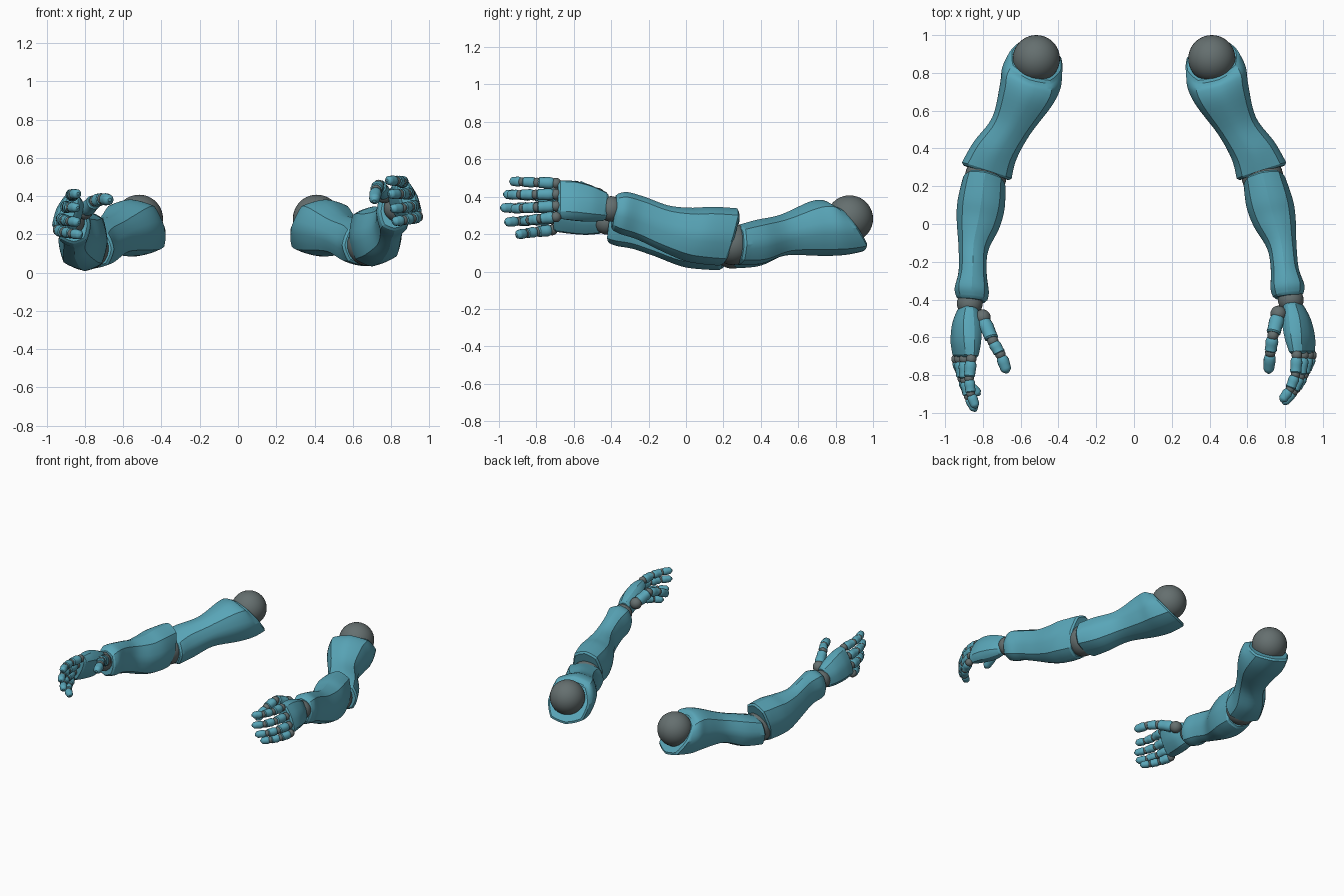
import bpy, bmesh, math
from mathutils import Vector

if "Cube" in bpy.data.objects:
    bpy.data.objects.remove(bpy.data.objects["Cube"])

teal = bpy.data.materials.new("teal_shell")
teal.diffuse_color = (0.10, 0.38, 0.48, 1)
teal.use_nodes = True
teal.node_tree.nodes["Principled BSDF"].inputs["Base Color"].default_value = teal.diffuse_color
grey = bpy.data.materials.new("dark_joint")
grey.diffuse_color = (0.13, 0.16, 0.16, 1)
grey.use_nodes = True
grey.node_tree.nodes["Principled BSDF"].inputs["Base Color"].default_value = grey.diffuse_color


def lerp_table(t, table):
    """Piecewise linear lookup; keys run from high to low."""
    if t >= table[0][0]:
        return table[0][1]
    for (a, va), (b, vb) in zip(table, table[1:]):
        if t >= b:
            return va + (vb - va) * (a - t) / (a - b)
    return table[-1][1]


def place(side, p):
    """Right-arm coordinates to the posed arm; the other arm is mirrored, wider and lower."""
    x, y, z = p
    if side > 0:
        return Vector((x, y, z))
    dx = lerp_table(y, [(0.25, 0.105), (-0.4, 0.04), (-0.69, 0.0)])
    dy = lerp_table(y, [(0.25, 0.0), (-0.4, -0.02)])
    dz = lerp_table(y, [(0.5, 0.0), (0.22, -0.022), (-0.15, -0.038), (-0.4, -0.07)])
    return Vector((-x - dx, y + dy, z + dz))


def finish(name, bm, mat, angle=35):
    bmesh.ops.recalc_face_normals(bm, faces=bm.faces)
    me = bpy.data.meshes.new(name)
    bm.to_mesh(me)
    bm.free()
    ob = bpy.data.objects.new(name, me)
    bpy.context.collection.objects.link(ob)
    me.materials.append(mat)
    bpy.context.view_layer.objects.active = ob
    ob.select_set(True)
    bpy.ops.object.shade_smooth_by_angle(angle=math.radians(angle))
    ob.select_set(False)


def spline(rows, steps):
    out = []
    for i in range(len(rows) - 1):
        p = [rows[max(0, min(len(rows) - 1, i + k))] for k in (-1, 0, 1, 2)]
        for s in range(steps):
            t = s / steps
            out.append([0.5 * (2 * b + (c - a) * t + (2 * a - 5 * b + 4 * c - d) * t * t
                               + (3 * b - a - 3 * c + d) * t ** 3) for a, b, c, d in zip(*p)])
    return out + [list(rows[-1])]


def frame(yaw, pitch, roll):
    y, p, r = map(math.radians, (yaw, pitch, roll))
    n = Vector((math.sin(y) * math.cos(p), -math.cos(y) * math.cos(p), math.sin(p)))
    u = n.cross(Vector((0, 0, 1))).normalized()
    v = u.cross(n)
    return n, u * math.cos(r) - v * math.sin(r), v * math.cos(r) + u * math.sin(r)


def outline(k, sides, power, facet):
    """Superellipse point, pulled towards an eight-sided outline by facet (0..1)."""
    def curve(a):
        c, s = math.cos(a), math.sin(a)
        return Vector((math.copysign(abs(c) ** (2 / power), c), math.copysign(abs(s) ** (2 / power), s)))
    f = k * 8 / sides
    i = math.floor(f)
    chord = curve(i * math.pi / 4).lerp(curve((i + 1) * math.pi / 4), f - i)
    return curve(f * math.pi / 4).lerp(chord, facet)


def loft(bm, side, rows, power=2.0, sides=32, steps=5, lip=0.012, facet=0.0):
    """Rows: x, y, z, yaw, pitch, roll, half width, half height. Ends get a small rounded lip."""
    rows = spline(rows, steps)
    for end, sgn in ((0, -1), (-1, 1)):
        r = list(rows[end])
        n = frame(*r[3:6])[0] * lip * sgn
        r[:3] = [r[k] + n[k] for k in range(3)]
        r[6] -= lip
        r[7] -= lip
        rows = [r] + rows if end == 0 else rows + [r]
    section = [outline(k, sides, power, facet) for k in range(sides)]
    rings = []
    for r in rows:
        n, u, v = frame(*r[3:6])
        rings.append([bm.verts.new(place(side, Vector(r[:3]) + u * s.x * r[6] + v * s.y * r[7]))
                      for s in section])
    for a, b in zip(rings, rings[1:]):
        for k in range(sides):
            j = (k + 1) % sides
            bm.faces.new((a[k], a[j], b[j], b[k]))
    bm.faces.new(rings[0])
    bm.faces.new(rings[-1])


def shell(name, side, rows, power):
    bm = bmesh.new()
    loft(bm, side, rows, power, facet=0.6)
    finish(name, bm, teal, 24)


def balls(name, side, items, seg=20):
    bm = bmesh.new()
    for p, r in items:
        made = bmesh.ops.create_uvsphere(bm, u_segments=seg, v_segments=seg // 2, radius=r)
        bmesh.ops.translate(bm, verts=made["verts"], vec=place(side, p))
    finish(name, bm, grey)


def digit(name, side, pts, radii):
    """Tapered knuckle segments with grey joint balls between them."""
    bm = bmesh.new()
    for i in range(len(pts) - 1):
        p, q = Vector(pts[i]), Vector(pts[i + 1])
        d = q - p
        yaw = math.degrees(math.atan2(d.x, -d.y))
        pitch = math.degrees(math.asin(d.z / d.length))
        last = i == len(pts) - 2
        profile = [(0.16, 0.85), (0.35, 1.0), (0.65, 0.92), (0.86, 0.85 if last else 0.95)]
        if last:
            profile.append((0.98, 0.5))
        loft(bm, side, [(*(p + d * t), yaw, pitch, 0, radii[i] * k, radii[i] * k)
                        for t, k in profile], 2.2, 16, 2, 0.007)
    finish(name, bm, teal)
    balls(name + "_joints", side, [(p, r * 0.9) for p, r in zip(pts[:-1], radii)], 14)


# Arm shells, centre lines and cross-sections
upper = [(0.415, 0.855, 0.232, 22, -38, 0, 0.150, 0.158),
         (0.438, 0.775, 0.234, 20, -18, 0, 0.164, 0.156),
         (0.468, 0.680, 0.228, 22, -10, 0, 0.148, 0.146),
         (0.545, 0.520, 0.195, 24, -8, 0, 0.110, 0.110),
         (0.630, 0.390, 0.158, 22, -6, 0, 0.122, 0.119),
         (0.675, 0.283, 0.143, 18, 2, 0, 0.138, 0.108)]
fore = [(0.690, 0.227, 0.185, 12, 17, 0, 0.112, 0.160),
        (0.718, 0.110, 0.193, 10, 9, 0, 0.124, 0.155),
        (0.745, 0.010, 0.200, 12, 10, 0, 0.113, 0.143),
        (0.783, -0.120, 0.235, 10, 14, 0, 0.078, 0.121),
        (0.798, -0.240, 0.285, 6, 12, 0, 0.074, 0.115),
        (0.812, -0.330, 0.312, 6, 10, 0, 0.090, 0.114),
        (0.816, -0.375, 0.318, 6, 8, 0, 0.082, 0.100)]
palm = [(0.845, -0.435, 0.348, 8, 8, 20, 0.046, 0.082),
        (0.860, -0.510, 0.362, 8, 6, 22, 0.066, 0.102),
        (0.878, -0.600, 0.378, 6, 4, 24, 0.064, 0.114),
        (0.890, -0.675, 0.385, 4, 2, 24, 0.048, 0.112)]

for side, tag in ((1, "left"), (-1, "right")):
    shell(tag + "_upper_arm", side, upper, 2.6)
    shell(tag + "_forearm", side, fore, 2.5)
    shell(tag + "_palm", side, palm, 2.6)
    balls(tag + "_shoulder_ball", side, [((0.412, 0.875, 0.282), 0.125)], 40)
    balls(tag + "_elbow_ball", side, [((0.68, 0.25, 0.145), 0.110)], 32)
    balls(tag + "_wrist_ball", side, [((0.83, -0.402, 0.335), 0.068)], 28)

    # Four fingers curling towards the inside, the lower ones more
    specs = [("index", 0.862, 0.472, 0.97, 0), ("middle", 0.897, 0.413, 1.05, 4),
             ("ring", 0.924, 0.350, 1.0, 9), ("little", 0.940, 0.292, 0.84, 17)]
    curl = (4, 20, 36) if side > 0 else (-6, 6, 20)
    for n, (finger, x, z, scale, extra) in enumerate(specs):
        pts = [Vector((x, -0.695, z))]
        for length, ang in zip((0.105, 0.085, 0.08), curl):
            a = math.radians(ang + extra * (1 if side > 0 else 1.6))
            step = Vector((-math.sin(a), -math.cos(a), 0.04 - 0.05 * n))
            pts.append(pts[-1] + step * length * scale)
        digit(f"{tag}_{finger}_finger", side, pts, (0.032, 0.029, 0.027))

    # Thumb on the inner upper edge of the palm
    thumb = ([(0.765, -0.475, 0.405), (0.735, -0.59, 0.455), (0.722, -0.68, 0.43), (0.712, -0.785, 0.375)]
             if side > 0 else
             [(0.772, -0.475, 0.390), (0.735, -0.60, 0.445), (0.705, -0.67, 0.455), (0.672, -0.765, 0.450)])
    digit(tag + "_thumb", side, thumb, (0.040, 0.034, 0.032))
    balls(tag + "_thumb_base", side, [(thumb[0], 0.043)])
